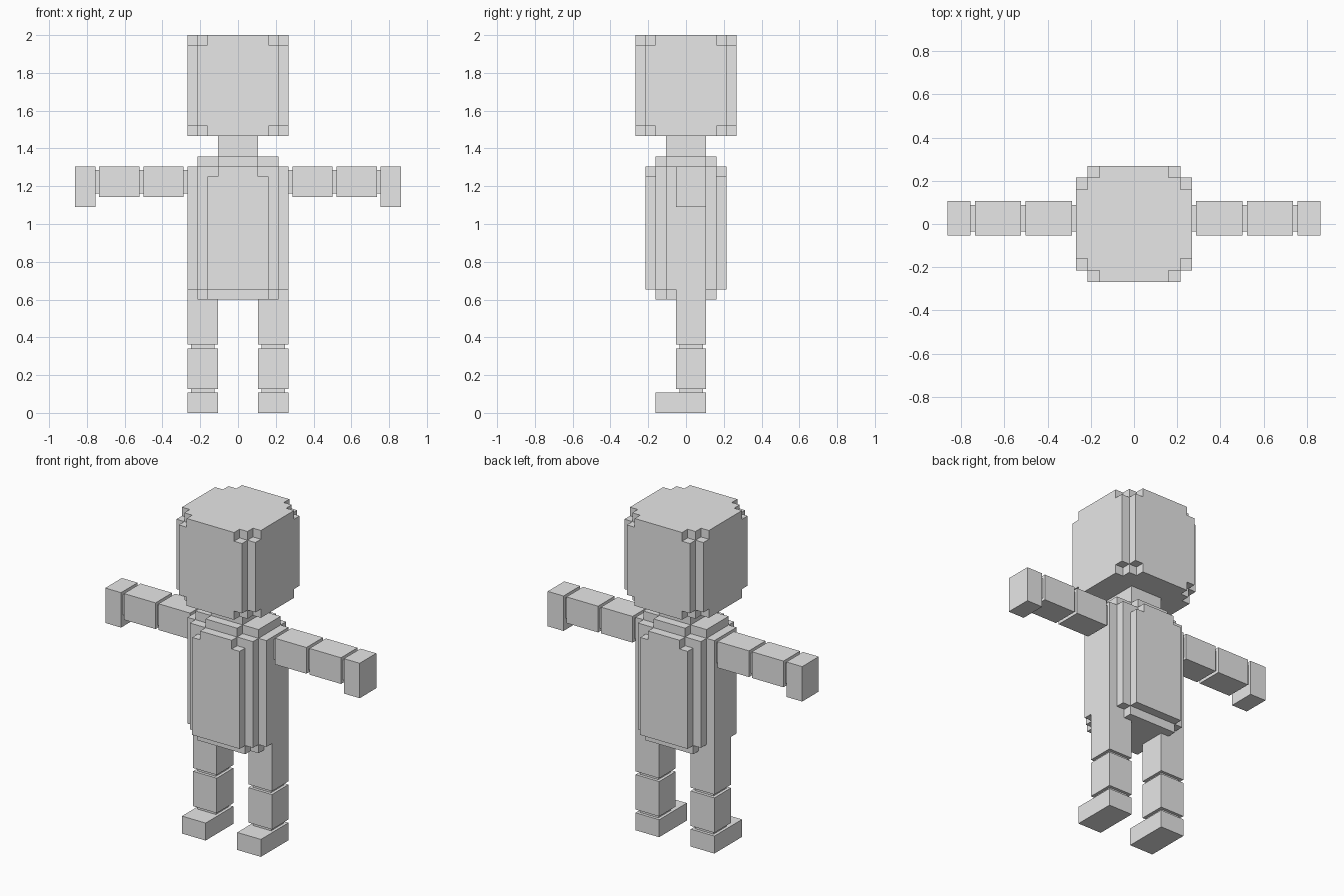
import bpy, bmesh

if "Cube" in bpy.data.objects:
    bpy.data.objects.remove(bpy.data.objects["Cube"])

U = 0.0535      # one block unit
GAP = 0.02      # joint gap between limb segments
INSET = 0.018   # how much thinner a joint is than its limb

grey = bpy.data.materials.new("light grey")
grey.diffuse_color = (0.8, 0.8, 0.8, 1)
grey.use_nodes = True
grey.node_tree.nodes["Principled BSDF"].inputs["Base Color"].default_value = grey.diffuse_color


def solid(name, boxes):
    """One clean outer skin around a union of boxes (x0, x1, y0, y1, z0, z1)."""
    cuts = [sorted({round(b[2 * a + k], 5) for b in boxes for k in (0, 1)}) for a in range(3)]

    def filled(cell):
        if any(c < 0 or c >= len(cuts[a]) - 1 for a, c in enumerate(cell)):
            return False
        mid = [(cuts[a][c] + cuts[a][c + 1]) / 2 for a, c in enumerate(cell)]
        return any(all(b[2 * a] < mid[a] < b[2 * a + 1] for a in range(3)) for b in boxes)

    bm = bmesh.new()
    for i in range(len(cuts[0]) - 1):
        for j in range(len(cuts[1]) - 1):
            for k in range(len(cuts[2]) - 1):
                cell = (i, j, k)
                if not filled(cell):
                    continue
                for a in range(3):
                    for side in (0, 1):
                        near = list(cell)
                        near[a] += 2 * side - 1
                        if filled(near):
                            continue
                        b, c = (a + 1) % 3, (a + 2) % 3
                        ring = []
                        for db, dc in ((0, 0), (1, 0), (1, 1), (0, 1)):
                            p = [0, 0, 0]
                            p[a] = cuts[a][cell[a] + side]
                            p[b] = cuts[b][cell[b] + db]
                            p[c] = cuts[c][cell[c] + dc]
                            ring.append(bm.verts.new(p))
                        bm.faces.new(ring if side else ring[::-1])
    bmesh.ops.remove_doubles(bm, verts=bm.verts, dist=1e-4)
    bmesh.ops.dissolve_limit(bm, angle_limit=0.01, verts=bm.verts, edges=bm.edges)
    mesh = bpy.data.meshes.new(name)
    bm.to_mesh(mesh)
    bm.free()
    mesh.materials.append(grey)
    bpy.context.collection.objects.link(bpy.data.objects.new(name, mesh))


def centred(hx, hy, z0, z1):
    """Box centred on the z axis, half sizes in block units."""
    return (-hx * U, hx * U, -hy * U, hy * U, z0, z1)


def pair(name, x0, x1, y0, y1, z0, z1):
    """Mirrored left and right boxes."""
    solid("right_" + name, [(x0, x1, y0, y1, z0, z1)])
    solid("left_" + name, [(-x1, -x0, y0, y1, z0, z1)])


# Head: cube with notched edges and corners
h0, h1 = 2 - 10 * U, 2.0
solid("head", [
    centred(5, 3, h0, h1), centred(3, 5, h0, h1), centred(4, 4, h0, h1),
    centred(5, 4, h0 + U, h1 - U), centred(4, 5, h0 + U, h1 - U)])

# Neck
t0, t1 = 0.6, h0 - 2 * U
solid("neck", [centred(2, 2, t1, h0)])

# Torso: stepped slabs with a cross-shaped top and bottom layer
solid("torso", [
    centred(5, 2, t0 + U, t1 - U), centred(4, 3, t0 + U, t1 - U),
    centred(3, 4, t0 + U, t1 - 2 * U), centred(2, 4, t0 + U, t1 - U),
    centred(4, 2, t0, t1), centred(3, 3, t0, t0 + U),
    centred(2, 3, t1 - U, t1)])

# Arms: segments outwards, each led by a thinner joint
ay0, ay1, az0, az1 = -U, 2 * U, t1 - 4 * U, t1 - U
x = 5 * U
for part, length, drop, joint in (("upper_arm", 4, 0, "shoulder"),
                                  ("forearm", 4, 0, "elbow"),
                                  ("hand", 2, 1, "wrist")):
    pair(joint, x, x + GAP, ay0 + INSET, ay1 - INSET, az0 + INSET, az1 - INSET)
    x += GAP
    pair(part, x, x + length * U, ay0, ay1, az0 - drop * U, az1)
    x += length * U

# Legs: foot, shin and thigh separated by ankle and knee joints
lx0, lx1 = 2 * U, 5 * U
shin = 2 * U + GAP
thigh = shin + 4 * U + GAP
pair("foot", lx0, lx1, -3 * U, 2 * U, 0, 2 * U)
pair("shin", lx0, lx1, ay0, ay1, shin, shin + 4 * U)
pair("thigh", lx0, lx1, ay0, ay1, thigh, t0 + U)
for joint, top in (("ankle", shin), ("knee", thigh)):
    pair(joint, lx0 + INSET, lx1 - INSET, ay0 + INSET, ay1 - INSET, top - GAP, top)
